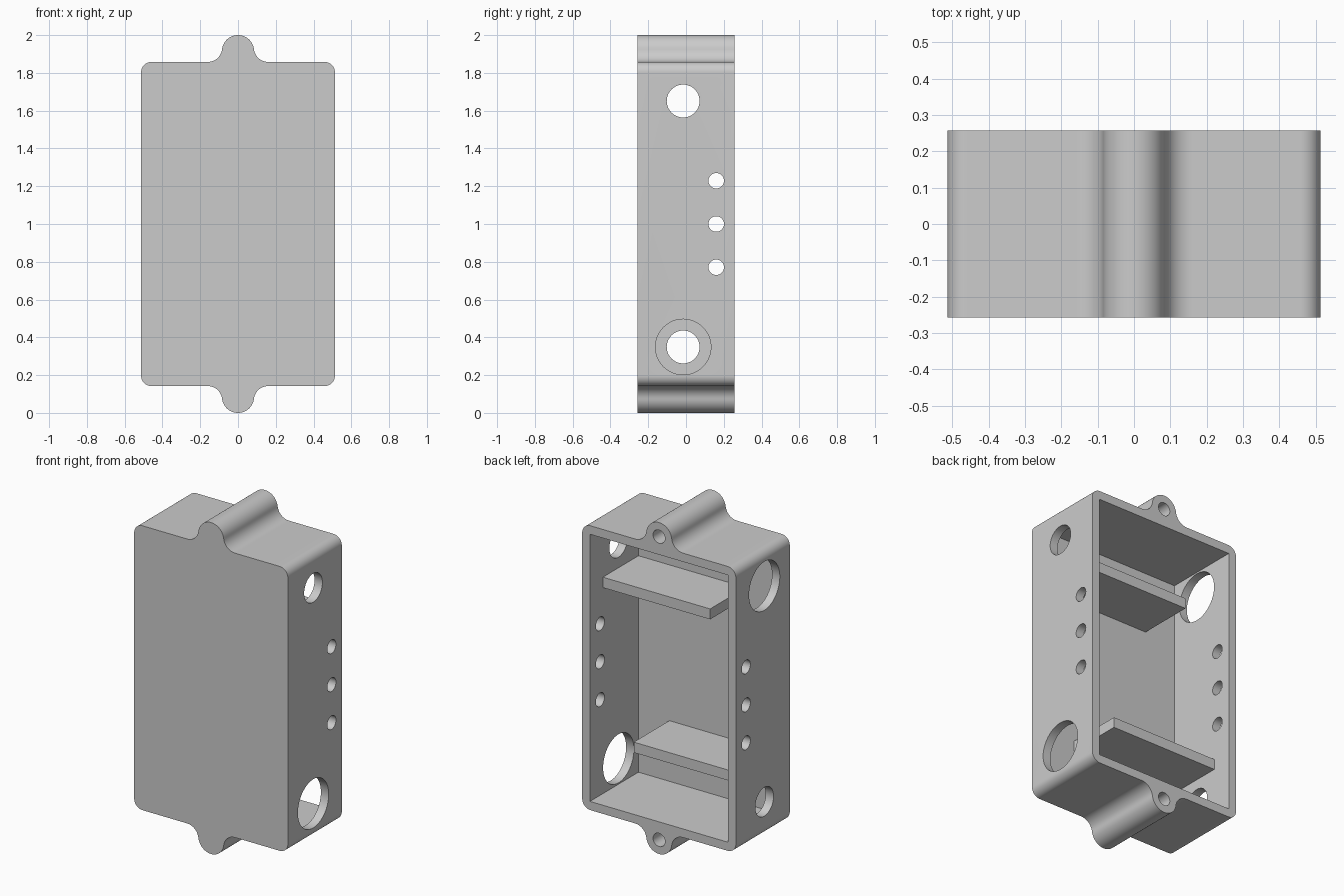
import bpy, bmesh, math
from math import radians, cos, sin, atan2, degrees
from mathutils import Matrix

old = bpy.data.objects.get("Cube")
if old:
    bpy.data.objects.remove(old, do_unlink=True)

# Single grey material
grey = bpy.data.materials.new("light_grey")
grey.use_nodes = True
grey.diffuse_color = (0.6, 0.6, 0.6, 1)
grey.node_tree.nodes["Principled BSDF"].inputs["Base Color"].default_value = (0.6, 0.6, 0.6, 1)

HALF_W, HALF_D, HALF_H = 0.513, 0.257, 0.858
WALL = 0.052
FLOOR_Y = -HALF_D + WALL


def make_object(name, bm):
    bmesh.ops.recalc_face_normals(bm, faces=bm.faces)
    mesh = bpy.data.meshes.new(name)
    bm.to_mesh(mesh)
    bm.free()
    mesh.materials.append(grey)
    obj = bpy.data.objects.new(name, mesh)
    bpy.context.collection.objects.link(obj)
    return obj


def box(name, x0, x1, y0, y1, z0, z1):
    bm = bmesh.new()
    size = Matrix.Diagonal((x1 - x0, y1 - y0, z1 - z0, 1))
    centre = Matrix.Translation(((x0 + x1) / 2, (y0 + y1) / 2, (z0 + z1) / 2))
    bmesh.ops.create_cube(bm, size=1, matrix=centre @ size)
    return make_object(name, bm)


def cylinder(name, centre, radius, length, axis):
    bm = bmesh.new()
    turn = Matrix.Rotation(radians(90), 4, "Y" if axis == "x" else "X")
    bmesh.ops.create_cone(bm, cap_ends=True, segments=48, radius1=radius, radius2=radius,
                          depth=length, matrix=Matrix.Translation(centre) @ turn)
    return make_object(name, bm)


def arc(cx, cz, r, start, end, steps=14):
    angles = [radians(start + (end - start) * i / steps) for i in range(steps + 1)]
    return [(cx + r * cos(a), cz + r * sin(a)) for a in angles]


# Outline quarter: rounded lug, fillet, rounded corner
LUG_Z, LUG_R = 0.915, 0.085
FIL_X, FIL_R, COR_R = 0.16, 0.076, 0.055
fil_z = HALF_H + FIL_R
meet = degrees(atan2(fil_z - LUG_Z, FIL_X))
quarter = arc(0, LUG_Z, LUG_R, 90, meet)
quarter += arc(FIL_X, fil_z, FIL_R, 180 + meet, 270)[1:]
quarter += arc(HALF_W - COR_R, HALF_H - COR_R, COR_R, 90, 0)
outline = (quarter + [(x, -z) for x, z in reversed(quarter)]
           + [(-x, -z) for x, z in quarter[1:]]
           + [(-x, z) for x, z in quarter[:0:-1]])

# Housing body
bm = bmesh.new()
face = bm.faces.new([bm.verts.new((x, -HALF_D, 1 + z)) for x, z in outline])
extruded = bmesh.ops.extrude_face_region(bm, geom=[face])["geom"]
bmesh.ops.translate(bm, vec=(0, 2 * HALF_D, 0),
                    verts=[v for v in extruded if isinstance(v, bmesh.types.BMVert)])
housing = make_object("housing", bm)

# Cavity open at the back
in_x, in_z = HALF_W - WALL, HALF_H - WALL
cutters = [box("cavity_cutter", -in_x, in_x, FLOOR_Y, 0.4, 1 - in_z, 1 + in_z)]

# Cable holes: large and small swap ends from one side to the other
for side in (1, -1):
    for end, radius in ((-1, 0.147), (1, 0.087)):
        cutters.append(cylinder("cable_hole_cutter", (side * HALF_W, -0.015, 1 + side * end * 0.651),
                                radius, 0.2, "x"))

# Small side holes through both walls
for i in (-1, 0, 1):
    cutters.append(cylinder("side_hole_cutter", (0, 0.16, 1 + i * 0.229), 0.041, 1.3, "x"))

# Blind screw holes in the lugs
for end in (1, -1):
    cutters.append(cylinder("screw_hole_cutter", (0, 0.1, 1 + end * LUG_Z), 0.04, 0.6, "y"))
    cutters[-1].location.y = FLOOR_Y + 0.2

for cutter in cutters:
    cutter.hide_render = True
    mod = housing.modifiers.new(cutter.name, "BOOLEAN")
    mod.operation = "DIFFERENCE"
    mod.solver = "EXACT"
    mod.object = cutter

# Bake the cuts, then drop the cutters
depsgraph = bpy.context.evaluated_depsgraph_get()
depsgraph.update()
baked = bpy.data.meshes.new_from_object(housing.evaluated_get(depsgraph))
housing.modifiers.clear()
housing.data = baked
baked.materials.clear()
baked.materials.append(grey)
for poly in baked.polygons:
    poly.material_index = 0
for cutter in cutters:
    bpy.data.objects.remove(cutter, do_unlink=True)

# Inner shelves, each fixed to one side wall
SINK = 0.01
box("upper_shelf", -0.255, in_x + SINK, FLOOR_Y - SINK, 0.134, 1.437, 1.5)
box("lower_shelf", -in_x - SINK, 0.255, FLOOR_Y - SINK, 0.134, 0.497, 0.56)

bpy.ops.object.select_all(action="DESELECT")
housing.select_set(True)
bpy.context.view_layer.objects.active = housing
bpy.ops.object.shade_smooth_by_angle(angle=radians(30))
